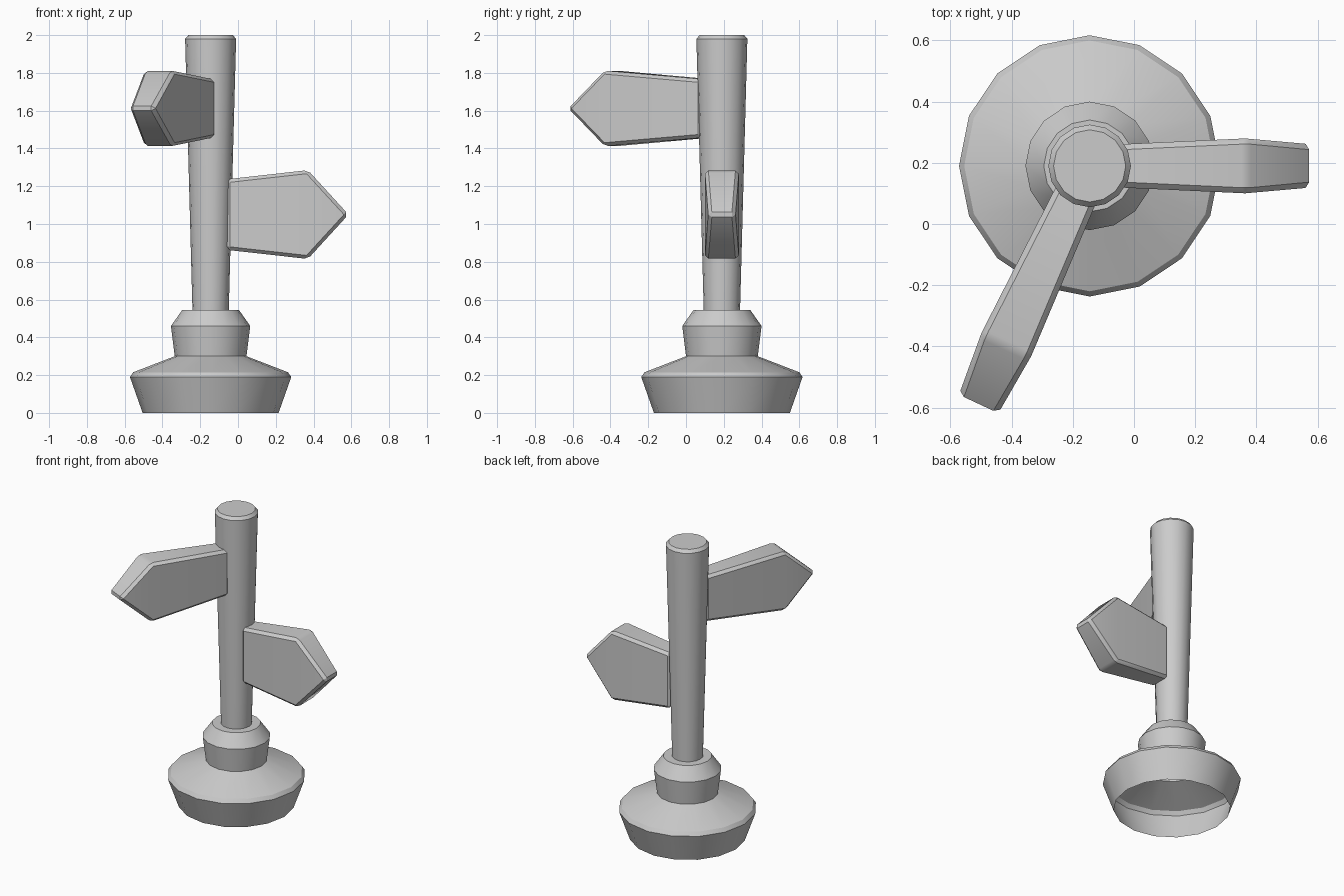
import bpy, bmesh, math
from mathutils import Matrix

cube = bpy.data.objects.get("Cube")
if cube:
    bpy.data.objects.remove(cube, do_unlink=True)

POLE_X, POLE_Y = -0.145, 0.19
SIDES = 16

grey = bpy.data.materials.new("plain grey")
grey.use_nodes = True
colour = (0.6, 0.6, 0.6, 1)
grey.diffuse_color = colour
grey.node_tree.nodes["Principled BSDF"].inputs["Base Color"].default_value = colour


def finish(bm, name, outward=None):
    """Turn a bmesh into a named, smooth-by-angle object."""
    if outward is None:
        bmesh.ops.recalc_face_normals(bm, faces=bm.faces)
    mesh = bpy.data.meshes.new(name)
    bm.to_mesh(mesh)
    bm.free()
    mesh.materials.append(grey)
    obj = bpy.data.objects.new(name, mesh)
    bpy.context.collection.objects.link(obj)
    bpy.ops.object.select_all(action='DESELECT')
    obj.select_set(True)
    bpy.context.view_layer.objects.active = obj
    bpy.ops.object.shade_smooth_by_angle(angle=math.radians(30))
    return obj


def lathe(name, profile):
    """Stack rings of (radius, height), close the top and leave the bottom open."""
    bm = bmesh.new()
    rings = []
    for r, z in profile:
        angles = [2 * math.pi * i / SIDES for i in range(SIDES)]
        rings.append([bm.verts.new((POLE_X + r * math.cos(a), POLE_Y + r * math.sin(a), z))
                      for a in angles])
    for low, high in zip(rings, rings[1:]):
        for i in range(SIDES):
            j = (i + 1) % SIDES
            bm.faces.new((low[i], low[j], high[j], high[i]))
    bm.faces.new(rings[-1])
    return finish(bm, name, outward=True)


def arrow_board(name, angle, z, start, shoulder, tip, start_half, shoulder_half):
    """Pointed board, thickest at its shoulders, with bevelled edges."""
    outline = [(start, -start_half, 0.07), (shoulder, -shoulder_half, 0.09),
               (tip, 0, 0.07), (shoulder, shoulder_half, 0.09), (start, start_half, 0.07)]
    bm = bmesh.new()
    front = [bm.verts.new((x, -t, h)) for x, h, t in outline]
    back = [bm.verts.new((x, t, h)) for x, h, t in outline]
    # broad faces: a tapered panel and a pointed end
    for v in (front, back):
        bm.faces.new((v[0], v[1], v[3], v[4]))
        bm.faces.new((v[1], v[2], v[3]))
    for i in range(5):
        j = (i + 1) % 5
        bm.faces.new((front[i], front[j], back[j], back[i]))
    bmesh.ops.recalc_face_normals(bm, faces=bm.faces)
    edges = [e for e in bm.edges if e.calc_face_angle() > math.radians(30)]
    bmesh.ops.bevel(bm, geom=edges, offset=0.018, segments=1, affect='EDGES')
    bm.transform(Matrix.Translation((POLE_X, POLE_Y, z)) @ Matrix.Rotation(angle, 4, 'Z'))
    return finish(bm, name)


# Hollow flared foot with its collar
lathe("base", [(0.36, 0), (0.427, 0.19), (0.41, 0.215), (0.19, 0.3),
               (0.21, 0.46), (0.15, 0.545)])

# Pole widening towards the top
lathe("pole", [(0.095, 0.5), (0.135, 1.98), (0.118, 2.0)])

# Two pointed boards
arrow_board("lower_sign", 0, 1.05, 0.085, 0.515, 0.73, 0.187, 0.235)
arrow_board("upper_sign", math.radians(-115), 1.612, 0.09, 0.65, 0.872, 0.155, 0.2)
